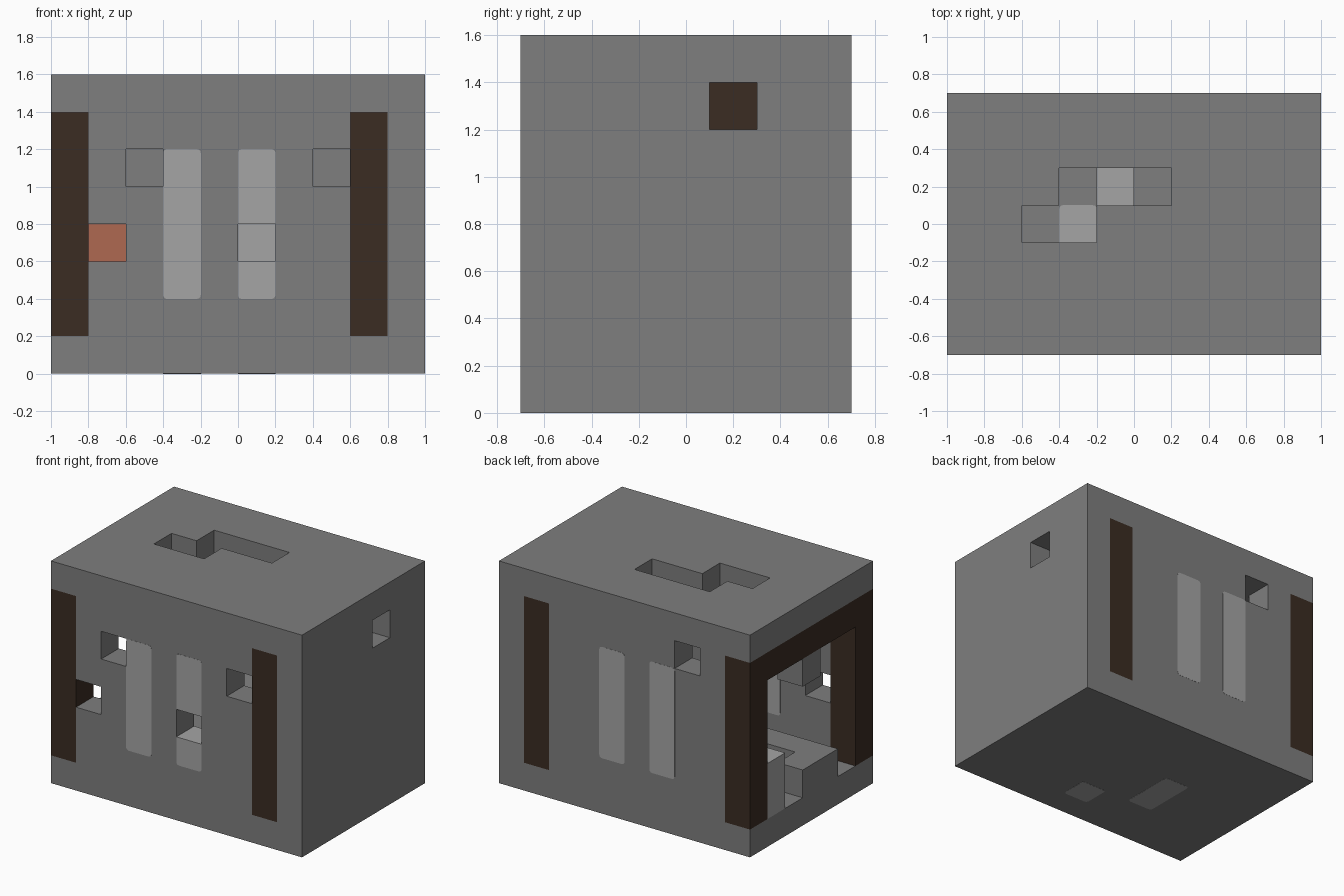
import bpy
import bmesh
from itertools import product
from mathutils import Vector

CELL = 0.2
ORIGIN = Vector((-1.0, -0.7, 0.0))
NX, NY, NZ = 10, 7, 8

cube = bpy.data.objects.get("Cube")
if cube:
    bpy.data.objects.remove(cube, do_unlink=True)


def material(name, rgb):
    m = bpy.data.materials.new(name)
    m.use_nodes = True
    m.diffuse_color = (*rgb, 1)
    m.node_tree.nodes["Principled BSDF"].inputs["Base Color"].default_value = (*rgb, 1)
    return m


STONE = material("stone grey", (0.21, 0.21, 0.21))
PALE = material("pale grey", (0.375, 0.375, 0.375))
WOOD = material("dark brown wood", (0.043, 0.025, 0.016))
CLAY = material("orange clay", (0.43, 0.14, 0.083))


def cells(x, y, z):
    """All grid cells in a block; each range is one index or (first, last)."""
    spans = [range(a, a + 1) if isinstance(a, int) else range(a[0], a[1] + 1)
             for a in (x, y, z)]
    return set(product(*spans))


def finish(name, bm, mat):
    mesh = bpy.data.meshes.new(name)
    bm.to_mesh(mesh)
    bm.free()
    mesh.materials.append(mat)
    bpy.context.scene.collection.objects.link(bpy.data.objects.new(name, mesh))


def block_part(name, part, mat, solid):
    """Skin a set of cells, leaving out faces buried against other parts."""
    bm = bmesh.new()
    for cell in part:
        for axis, side in product(range(3), (0, 1)):
            other = list(cell)
            other[axis] += 2 * side - 1
            if tuple(other) in solid:
                continue
            u, v = (axis + 1) % 3, (axis + 2) % 3
            ring = []
            for du, dv in ((0, 0), (1, 0), (1, 1), (0, 1)):
                p = Vector(cell)
                p[axis] += side
                p[u] += du
                p[v] += dv
                ring.append(bm.verts.new(ORIGIN + p * CELL))
            bm.faces.new(ring if side else ring[::-1])
    bmesh.ops.remove_doubles(bm, verts=bm.verts[:], dist=0.001)
    bmesh.ops.dissolve_limit(bm, angle_limit=0.01, verts=bm.verts[:], edges=bm.edges[:])
    finish(name, bm, mat)


def inlay(name, first, last, axis, square_end=None):
    """Rounded pale slab set through a wall or floor along the given axis."""
    grow = Vector((0.001, 0.001, 0.001))
    lo = ORIGIN + Vector(first) * CELL - grow
    hi = ORIGIN + (Vector(last) + Vector((1, 1, 1))) * CELL + grow
    bm = bmesh.new()
    bmesh.ops.create_cube(bm, size=1)
    for v in bm.verts:
        v.co = (lo + hi) / 2 + v.co * (hi - lo)
    mid = (lo.z + hi.z) / 2
    corners = []
    for e in bm.edges:
        a, b = (v.co for v in e.verts)
        if abs(a[axis] - b[axis]) < 0.1:
            continue
        end = "top" if a.z > mid else "bottom"
        if end != square_end:
            corners.append(e)
    bmesh.ops.bevel(bm, geom=corners, offset=0.022, segments=3,
                    profile=0.5, affect='EDGES')
    finish(name, bm, PALE)


# Timber frames: posts in the long walls joined by a lintel
frames = {}
for name, x in (("door_frame", 0), ("rear_frame", NX - 2)):
    frames[name] = (cells(x, 0, (1, 6)) | cells(x, NY - 1, (1, 6))
                    | cells(x, (0, NY - 1), 6))
timber = set().union(*frames.values())

# Hollow stone shell with doorway, windows and roof opening
shell = cells((0, NX - 1), (0, NY - 1), (0, NZ - 1))
shell -= cells((1, NX - 2), (1, NY - 2), (1, NZ - 2))
shell -= cells(0, (1, NY - 2), (1, 5))
for x, z in ((2, 5), (7, 5), (5, 3), (1, 3)):
    shell -= cells(x, 0, z)
shell -= cells(2, NY - 1, 6)
shell -= cells(NX - 1, 4, 6)
shell -= cells((3, 5), 4, NZ - 1) | cells((2, 3), 3, NZ - 1)
shell -= timber

# Interior pieces
step = cells(0, (2, 3), 1) | cells((1, 2), 2, 1)
hanging = cells(0, 3, 5)
counter = cells((0, 1), 5, (1, 2))
stool = cells(4, 4, 1)
pot = cells(1, 5, 3)

parts = [("stone_shell", shell, STONE), ("entry_step", step, STONE),
         ("hanging_block", hanging, STONE), ("counter", counter, PALE),
         ("stool", stool, PALE), ("clay_block", pot, CLAY)]
parts += [(name, part, WOOD) for name, part in frames.items()]
solid = set().union(*(p[1] for p in parts))
for name, part, mat in parts:
    block_part(name, part, mat, solid)

# Pale pillars through the front and back walls
inlay("front_pillar_right", (3, 0, 2), (3, 0, 5), 1)
inlay("front_pillar_left_lower", (5, 0, 2), (5, 0, 2), 1, "top")
inlay("front_pillar_left_upper", (5, 0, 4), (5, 0, 5), 1, "bottom")
for side, x in (("right", 3), ("left", 5)):
    inlay("back_pillar_" + side, (x, NY - 1, 2), (x, NY - 1, 5), 1)

# Pale slabs through the floor
inlay("floor_slab_small", (5, 1, 0), (5, 1, 0), 2)
inlay("floor_slab_long", (3, 2, 0), (3, 3, 0), 2)
